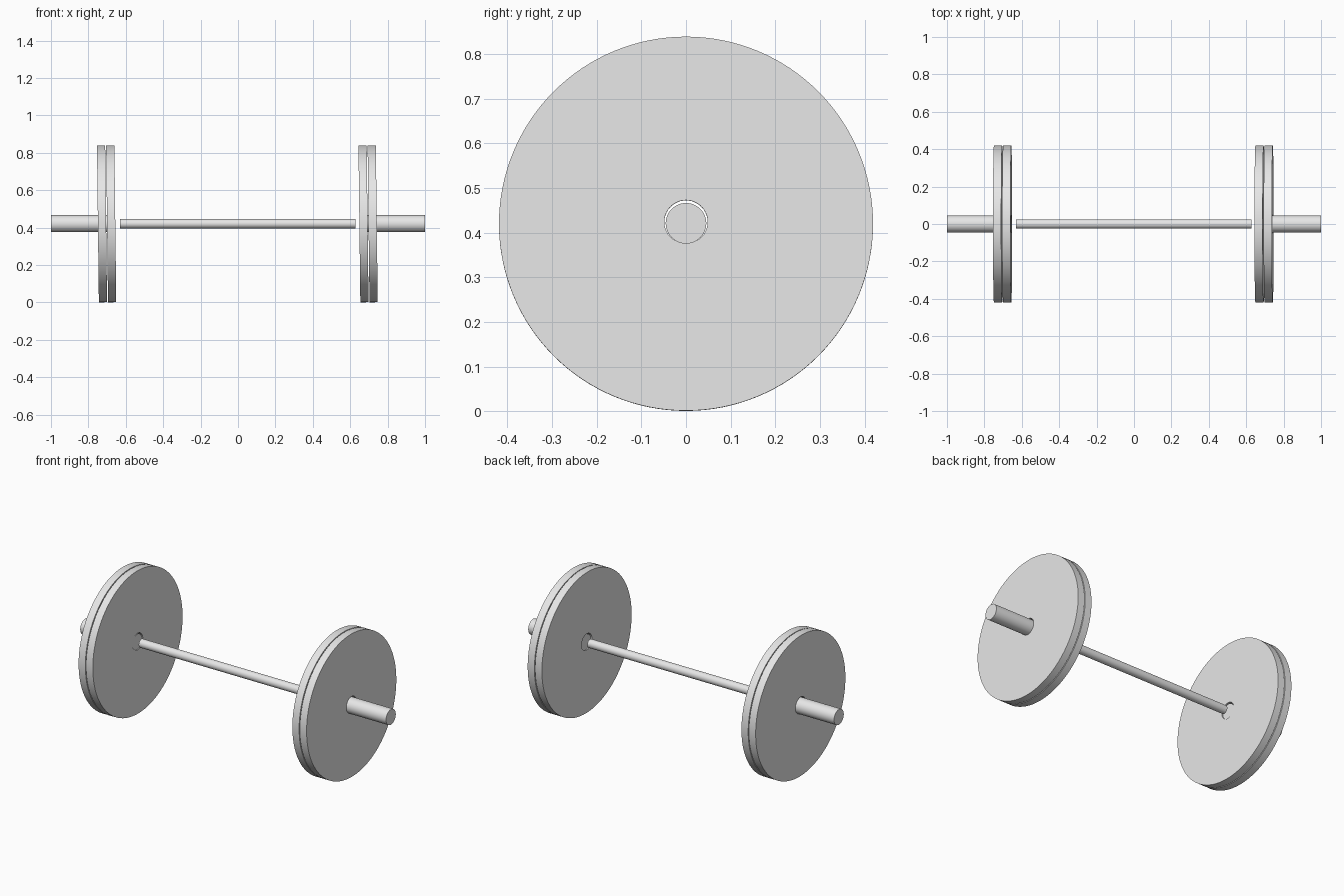
import bpy
import bmesh
import math

cube = bpy.data.objects.get("Cube")
if cube:
    bpy.data.objects.remove(cube, do_unlink=True)

AXIS_Z = 0.421
PLATE_R, HOLE_R, PLATE_T = 0.419, 0.0485, 0.044
HOLE_UP = 0.004          # hole sits slightly above the plate centre
TILT = -0.012            # plates lean slightly on the sleeves
SEGMENTS = 128

grey = bpy.data.materials.new("light grey")
grey.diffuse_color = (0.8, 0.8, 0.8, 1)
grey.use_nodes = True
grey.node_tree.nodes["Principled BSDF"].inputs["Base Color"].default_value = (0.8, 0.8, 0.8, 1)


def finish(obj):
    """Give an object its colour and smooth round sides with sharp rims."""
    obj.data.materials.clear()
    obj.data.materials.append(grey)
    bpy.ops.object.select_all(action='DESELECT')
    obj.select_set(True)
    bpy.context.view_layer.objects.active = obj
    bpy.ops.object.shade_smooth_by_angle(angle=math.radians(30))


def rod(name, x0, x1, radius):
    """Capped cylinder along x."""
    bpy.ops.mesh.primitive_cylinder_add(
        vertices=64, radius=radius, depth=x1 - x0,
        location=((x0 + x1) / 2, 0, AXIS_Z), rotation=(0, math.pi / 2, 0))
    obj = bpy.context.object
    obj.name = name
    finish(obj)


def plate(name, x):
    """Flat disc with a hole, standing across the x axis."""
    bm = bmesh.new()
    half = PLATE_T / 2
    # Section corners: side, radius, vertical shift
    section = [(-half, PLATE_R, 0), (half, PLATE_R, 0),
               (half, HOLE_R, HOLE_UP), (-half, HOLE_R, HOLE_UP)]
    rings = []
    for px, r, up in section:
        angles = [2 * math.pi * i / SEGMENTS for i in range(SEGMENTS)]
        rings.append([bm.verts.new((px, r * math.cos(a), r * math.sin(a) + up))
                      for a in angles])
    for k in range(4):
        a, b = rings[k], rings[(k + 1) % 4]
        for i in range(SEGMENTS):
            j = (i + 1) % SEGMENTS
            bm.faces.new((a[i], a[j], b[j], b[i]))
    bmesh.ops.recalc_face_normals(bm, faces=bm.faces)
    mesh = bpy.data.meshes.new(name)
    bm.to_mesh(mesh)
    bm.free()
    obj = bpy.data.objects.new(name, mesh)
    bpy.context.collection.objects.link(obj)
    obj.location = (x, 0, 0.42)
    obj.rotation_euler = (0, TILT, 0)
    finish(obj)


# Thin grip bar between the plates
rod("grip_bar", -0.632, 0.628, 0.025)

# Thick end sleeves, ending inside the plate holes
rod("right_sleeve", -1.0, -0.66, 0.0455)
rod("left_sleeve", 0.655, 1.0, 0.0455)

# Two weight plates on each sleeve
plate("right_outer_plate", -0.727)
plate("right_inner_plate", -0.678)
plate("left_inner_plate", 0.671)
plate("left_outer_plate", 0.720)
